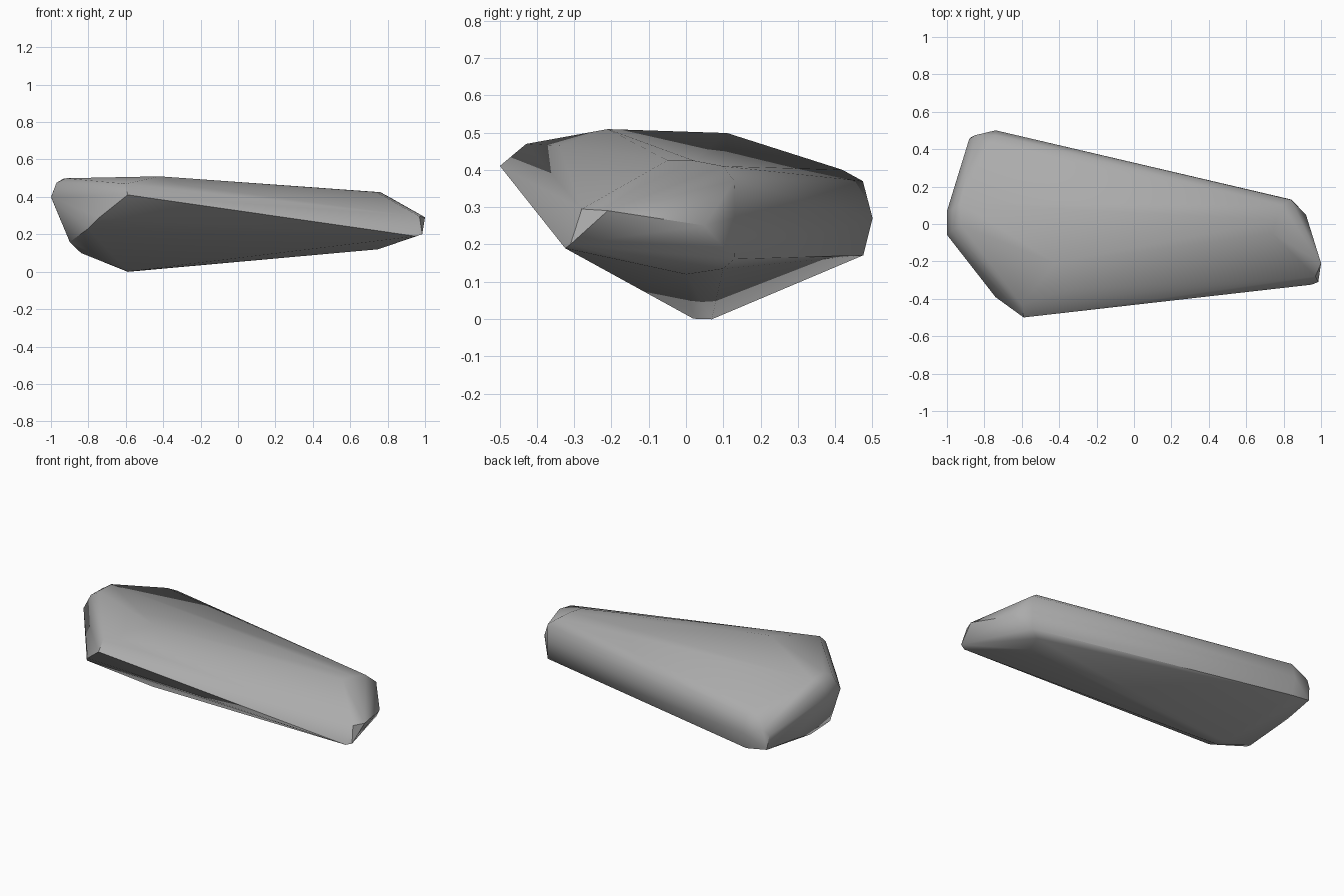
import bpy, bmesh, math, random
from mathutils import Vector

default_cube = bpy.data.objects.get("Cube")
if default_cube:
    bpy.data.objects.remove(default_cube, do_unlink=True)

# Plain stone colour
stone = bpy.data.materials.new("stone_grey")
stone.use_nodes = True
colour = (.41, .41, .41, 1)
stone.diffuse_color = colour
principled = stone.node_tree.nodes["Principled BSDF"]
principled.inputs["Base Color"].default_value = colour
principled.inputs["Roughness"].default_value = .9

# Corners of the chipped stone, grouped by region
corners = {
    "crown": [(-.42, -.21, .51), (-.93, .11, .5), (-.92, -.01, .5),
              (-.6, -.43, .47), (-.31, -.34, .465), (.74, -.05, .425),
              (.76, .02, .425), (.79, .1, .41), (-.77, .42, .4)],
    "front_edge": [(-.59, -.5, .41), (.95, -.325, .19)],
    "keel": [(-.59, .02, 0), (-.59, .07, 0), (.75, 0, .12), (.78, .1, .135)],
    "back_edge": [(-.74, .475, .37), (-.74, .5, .27), (-.74, .475, .17),
                  (.84, .13, .37), (.84, .13, .27), (.84, .13, .16)],
    "blunt_end": [(-1, .07, .4), (-1, -.06, .4), (-.97, .08, .475),
                  (-.97, -.03, .475), (-.88, .455, .28), (-.85, .475, .31),
                  (-.87, .465, .19), (-.74, -.39, .29), (-.8, -.31, .23),
                  (-.9, -.1, .16), (-.9, .25, .18), (-.84, 0, .1)],
    "narrow_end": [(.97, -.28, .295), (1, -.21, .29), (.985, -.31, .2),
                   (.92, .05, .25), (.88, .05, .19)],
}

# Wrap the corners, very slightly roughened, in one closed shell
random.seed(3)
shell = bmesh.new()
for region in corners.values():
    for corner in region:
        rough = Vector(random.uniform(-.001, .001) for axis in "xyz")
        shell.verts.new(Vector(corner) + rough)
bmesh.ops.convex_hull(shell, input=shell.verts[:])
loose = [v for v in shell.verts if not v.link_faces]
bmesh.ops.delete(shell, geom=loose, context="VERTS")
bmesh.ops.recalc_face_normals(shell, faces=shell.faces[:])

mesh = bpy.data.meshes.new("stone")
shell.to_mesh(mesh)
shell.free()
mesh.materials.append(stone)
rock = bpy.data.objects.new("stone", mesh)
bpy.context.collection.objects.link(rock)

# Soft shading with the strong ridges left crisp
bpy.ops.object.select_all(action="DESELECT")
rock.select_set(True)
bpy.context.view_layer.objects.active = rock
bpy.ops.object.shade_smooth_by_angle(angle=math.radians(42))
